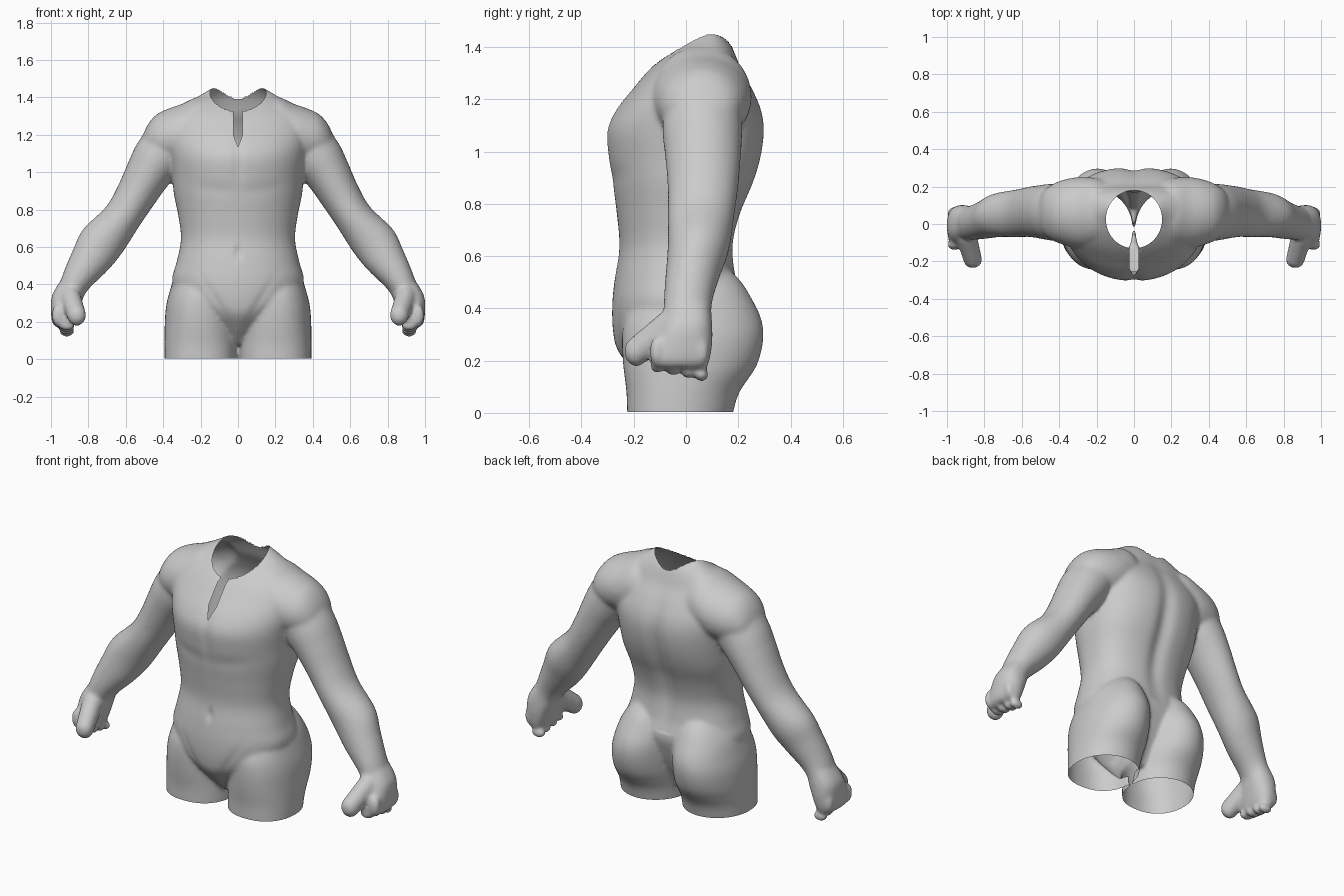
import bpy, bmesh, math
from mathutils import Vector

if "Cube" in bpy.data.objects:
    bpy.data.objects.remove(bpy.data.objects["Cube"])

bm = bmesh.new()
SEG = 64


def spline(rows, steps):
    """Catmull-Rom interpolation through rows of numbers."""
    p = [rows[0]] + list(rows) + [rows[-1]]
    out = []
    for i in range(1, len(p) - 2):
        for s in range(steps):
            t = s / steps
            out.append([0.5 * (2 * b + (c - a) * t + (2 * a - 5 * b + 4 * c - d) * t * t
                               + (3 * b - a - 3 * c + d) * t ** 3)
                        for a, b, c, d in zip(p[i - 1], p[i], p[i + 1], p[i + 2])])
    return out + [list(rows[-1])]


def loft(rows, axis=(1, 0, 0), steps=5, front=2.0, back=2.0, mirror=False):
    """Closed skin through rings: centre x, centre z, half width, front y, back y."""
    u = Vector(axis).normalized()
    for side in ((1, -1) if mirror else (1,)):
        rings = []
        for cx, cz, a, yf, yb in spline(rows, steps):
            ring, mid, b = [], (yf + yb) / 2, (yb - yf) / 2
            for k in range(SEG):
                t = 2 * math.pi * k / SEG
                c, s = math.cos(t), math.sin(t)
                e = 2 / (back if s > 0 else front)
                co = Vector((cx, mid, cz)) + u * math.copysign(abs(c) ** e, c) * a
                co.y += math.copysign(abs(s) ** e, s) * b
                ring.append(bm.verts.new((co.x * side, co.y, co.z)))
            rings.append(ring)
        for r, q in zip(rings, rings[1:]):
            for k in range(SEG):
                n = (k + 1) % SEG
                bm.faces.new((r[k], r[n], q[n], q[k]))
        bm.faces.new(rings[0])
        bm.faces.new(rings[-1])


def blob(center, radii):
    """Mirrored pair of ellipsoids."""
    for side in (1, -1):
        made = bmesh.ops.create_icosphere(bm, subdivisions=3, radius=1)["verts"]
        for v in made:
            v.co = Vector(((center[0] + v.co.x * radii[0]) * side,
                           center[1] + v.co.y * radii[1], center[2] + v.co.z * radii[2]))


# trunk from crotch to neck
loft([(0, .08, .05, -.12, .08), (0, .16, .11, -.20, .12), (0, .24, .20, -.262, .16),
      (0, .32, .31, -.28, .19), (0, .42, .352, -.282, .215), (0, .52, .328, -.272, .192),
      (0, .64, .305, -.255, .182), (0, .76, .318, -.265, .21), (0, .88, .342, -.282, .26),
      (0, .98, .352, -.298, .29), (0, 1.08, .365, -.303, .302), (0, 1.16, .38, -.268, .29),
      (0, 1.24, .385, -.205, .255), (0, 1.31, .36, -.145, .215), (0, 1.365, .29, -.085, .193),
      (0, 1.41, .205, -.025, .172), (0, 1.45, .14, .03, .14)], front=2.1, back=2.5)

# thighs and buttocks
loft([(.2, -.06, .19, -.22, .165), (.2, .0, .192, -.225, .18), (.2, .08, .193, -.228, .205),
      (.2, .18, .192, -.24, .27), (.197, .28, .188, -.245, .296), (.188, .36, .178, -.235, .288),
      (.18, .44, .158, -.19, .25), (.17, .51, .115, -.10, .205), (.165, .58, .05, .0, .13)],
     front=2.3, back=2.0, mirror=True)

# shoulders, from the neck root outwards
loft([(.1, 1.2, .15, -.1, .22), (.2, 1.225, .178, -.125, .245), (.3, 1.2, .165, -.13, .25),
      (.38, 1.185, .152, -.11, .235), (.44, 1.175, .13, -.085, .21), (.485, 1.16, .09, -.045, .175),
      (.515, 1.14, .04, .01, .12)], axis=(0, 0, 1), mirror=True)

# arms from shoulder to wrist
loft([(.24, 1.22, .08, -.03, .16), (.35, 1.18, .125, -.08, .21), (.42, 1.085, .137, -.09, .215),
      (.485, .985, .122, -.08, .21), (.55, .87, .108, -.07, .2), (.62, .758, .103, -.07, .185),
      (.725, .63, .122, -.07, .165), (.79, .53, .108, -.078, .13), (.862, .425, .082, -.085, .1),
      (.9, .35, .07, -.085, .1)], axis=(.84, 0, .54), mirror=True)

# palms
loft([(.885, .41, .07, -.07, .09), (.91, .34, .085, -.095, .1), (.925, .26, .075, -.125, .1),
      (.932, .2, .062, -.135, .09), (.93, .172, .045, -.125, .08)],
     front=2.4, back=2.4, mirror=True)

# thumbs
for i in range(7):
    t = i / 6
    blob((.895 - .033 * t, -.07 - .12 * t, .325 - .09 * t),
         (.057 - .006 * t, .057 - .01 * t, .066 - .008 * t))

# knuckles and curled finger stubs
for i, y in enumerate((-.11, -.05, .01, .06)):
    blob((.962, y, .235), (.035, .03, .06))
    blob((.915, y, .18 - .011 * i), (.042, .027, .028))

bmesh.ops.recalc_face_normals(bm, faces=bm.faces)
mesh = bpy.data.meshes.new("body")
bm.to_mesh(mesh)
bm.free()
body = bpy.data.objects.new("body", mesh)
bpy.context.collection.objects.link(body)

# fuse the parts into one soft skin
fuse = body.modifiers.new("fuse", 'REMESH')
fuse.mode = 'VOXEL'
fuse.voxel_size = .01
soft = body.modifiers.new("soften", 'SMOOTH')
soft.factor = .5
soft.iterations = 12
bpy.context.view_layer.update()
skin = bpy.data.meshes.new_from_object(body.evaluated_get(bpy.context.evaluated_depsgraph_get()))
body.modifiers.clear()
body.data = skin

bm = bmesh.new()
bm.from_mesh(skin)


def bump(x, x0, w):
    return math.exp(-((x - x0) / w) ** 2)


# spine groove, navel, chest crease and groin lines
for v in bm.verts:
    x, y, z = abs(v.co.x), v.co.y, v.co.z
    if y > .1 and z > .45 and x < .3:
        v.co.y -= .024 * bump(x, 0, .05) * bump(z, .88, .33)
    if y < -.1 and x < .33:
        v.co.y += .01 * bump(x, 0, .018) * bump(z, .57, .035)
        v.co.y += .008 * bump(x, 0, .03) * bump(z, 1.05, .17)
        v.co.y += .004 * bump(z, .9 + .5 * x * x, .04) * bump(x, .13, .12)
        v.co.y += .005 * bump(z, .14 + 1.5 * x, .04) * bump(x, .11, .07)

# open thigh ends
bmesh.ops.bisect_plane(bm, geom=bm.verts[:] + bm.edges[:] + bm.faces[:],
                       plane_co=(0, 0, .004), plane_no=(0, 0, 1), clear_inner=True)


# open neck and the slit below it
def neck_radius(c):
    return math.hypot(c.x / .15, (c.y - .025) / .155)


def slit_width(c):
    return .025 * max(0, min(1, (c.z - 1.135) / .065))


doomed = []
for f in bm.faces:
    c = f.calc_center_median()
    if c.z > 1.13 and (c.z > 1.2 and neck_radius(c) < 1 or c.y < -.08 and abs(c.x) < slit_width(c)):
        doomed.append(f)
bmesh.ops.delete(bm, geom=doomed, context='FACES')
for v in bm.verts:
    if v.is_boundary and v.co.z > 1.1:
        r = neck_radius(v.co)
        if r < 1.1:
            v.co.x /= r
            v.co.y = .025 + (v.co.y - .025) / r
        else:
            v.co.x = math.copysign(slit_width(v.co), v.co.x)

for f in bm.faces:
    f.smooth = True
bm.to_mesh(skin)
bm.free()

grey = bpy.data.materials.new("plain grey")
grey.diffuse_color = (.6, .6, .6, 1)
grey.use_nodes = True
grey.node_tree.nodes["Principled BSDF"].inputs["Base Color"].default_value = grey.diffuse_color
skin.materials.clear()
skin.materials.append(grey)
